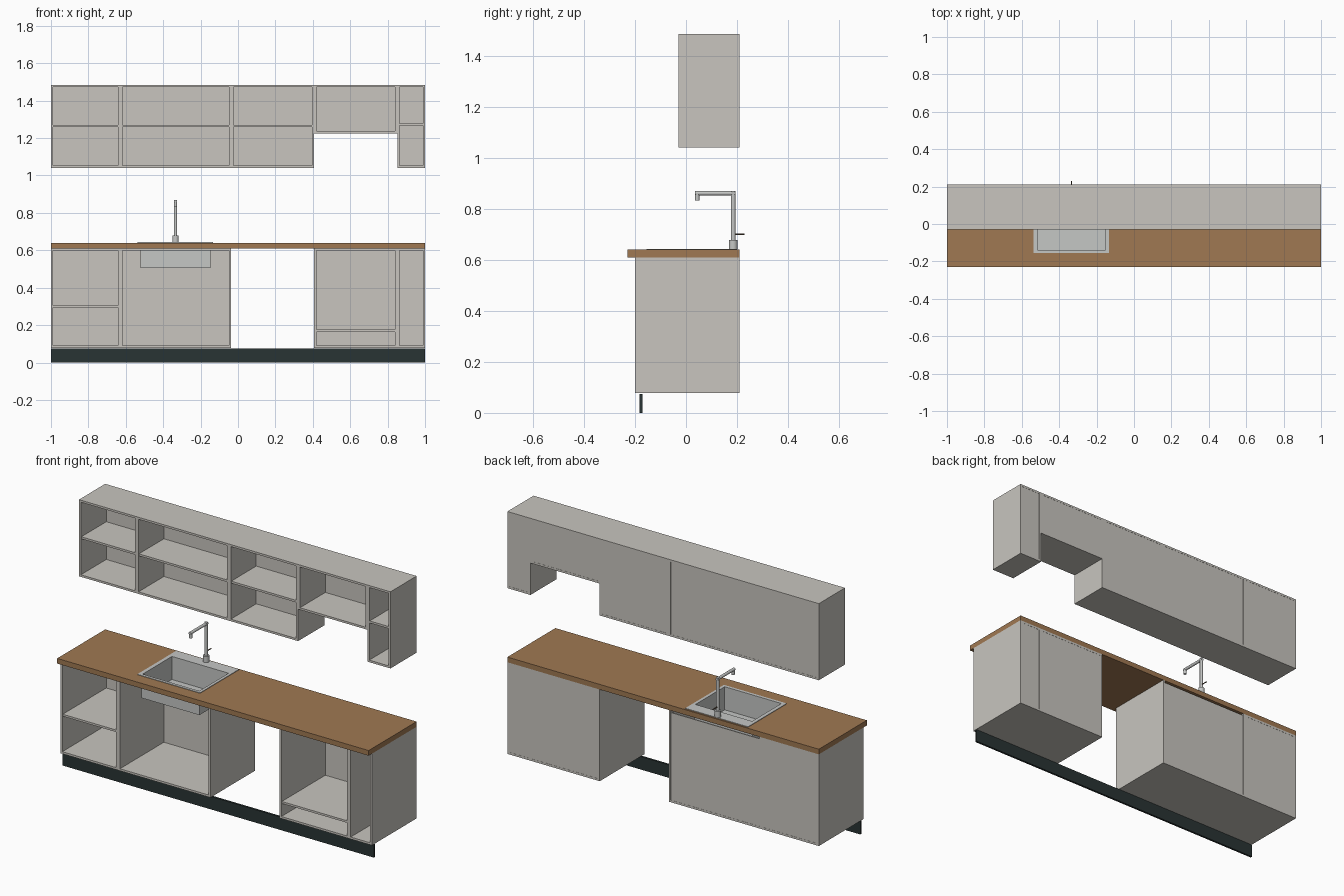
import bpy
import bmesh
from math import pi
from mathutils import Matrix, Vector

cube = bpy.data.objects.get("Cube")
if cube:
    bpy.data.objects.remove(cube, do_unlink=True)


def material(name, rgb, rough=0.6):
    m = bpy.data.materials.new(name)
    m.use_nodes = True
    bsdf = m.node_tree.nodes["Principled BSDF"]
    bsdf.inputs["Base Color"].default_value = (*rgb, 1)
    bsdf.inputs["Roughness"].default_value = rough
    m.diffuse_color = (*rgb, 1)
    return m


GREY = material("warm grey board", (0.58, 0.56, 0.52))
WOOD = material("brown wood", (0.35, 0.19, 0.085))
DARK = material("dark plinth", (0.022, 0.033, 0.033))
STEEL = material("sink steel", (0.56, 0.57, 0.56))
BROWN = material("lever brown", (0.12, 0.08, 0.05))


def add_box(bm, x0, x1, y0, y1, z0, z1):
    lo, hi = Vector((x0, y0, z0)), Vector((x1, y1, z1))
    mat = Matrix.Translation((lo + hi) / 2) @ Matrix.Diagonal((*(hi - lo), 1))
    bmesh.ops.create_cube(bm, size=1, matrix=mat)


def finish(bm, name, mat):
    bmesh.ops.recalc_face_normals(bm, faces=bm.faces)
    mesh = bpy.data.meshes.new(name)
    bm.to_mesh(mesh)
    bm.free()
    mesh.materials.append(mat)
    ob = bpy.data.objects.new(name, mesh)
    bpy.context.collection.objects.link(ob)
    return ob


def boxes(name, mat, *parts):
    bm = bmesh.new()
    for p in parts:
        add_box(bm, *p)
    return finish(bm, name, mat)


T = 0.012        # board thickness
BACK = 0.21      # wall plane
TOP = 0.64       # worktop height


def cabinet(name, x0, x1, y0, z0, z1, shelf=None, top_depth=None):
    """Open-fronted carcass with inset back and optional shelf."""
    a, b = x0 + T, x1 - T
    top_end = y0 + top_depth if top_depth else BACK
    parts = [
        (x0, a, y0, BACK, z0, z1),
        (b, x1, y0, BACK, z0, z1),
        (a, b, y0, BACK, z0, z0 + T),
        (a, b, y0, top_end, z1 - T, z1),
        (a, b, BACK - 0.007, BACK - 0.001, z0 + T, z1 - T),
    ]
    if shelf:
        parts.append((a, b, y0 + 0.004, BACK - 0.007, shelf - T / 2, shelf + T / 2))
    return boxes(name, GREY, *parts)


# Cabinet widths along the wall
X = [-1, -0.63, -0.037, 0.407, 0.852, 1]

# Wall cabinets
UP = 1.485
for i, (low, shelf) in enumerate([(1.04, 1.265), (1.04, 1.265), (1.04, 1.265),
                                  (1.225, None), (1.04, 1.272)]):
    cabinet(f"wall_cabinet_{i + 1}", X[i], X[i + 1], -0.03, low, UP, shelf)

# Base cabinets, with an open bay at the third place
for i, shelf, depth in [(0, 0.3, None), (1, None, 0.055),
                        (3, 0.17, None), (4, None, None)]:
    cabinet(f"base_cabinet_{i + 1}", X[i], X[i + 1], -0.2, 0.078, 0.61, shelf, depth)

# Plinth boards
for i in range(5):
    boxes(f"plinth_{i + 1}", DARK, (X[i], X[i + 1], -0.182, -0.17, 0, 0.075))

# Worktop: left slab notched around the basin, right slab plain
L, R, F, B = -0.52, -0.148, -0.142, 0.135   # basin opening
bm = bmesh.new()
outline = [(-1, -0.23), (R, -0.23), (R, F), (L, F), (L, B), (R, B), (R, BACK), (-1, BACK)]
face = bm.faces.new([bm.verts.new((x, y, 0.61)) for x, y in outline])
ext = bmesh.ops.extrude_face_region(bm, geom=[face])
bmesh.ops.translate(bm, vec=(0, 0, TOP - 0.61),
                    verts=[g for g in ext["geom"] if isinstance(g, bmesh.types.BMVert)])
finish(bm, "worktop_left", WOOD)
boxes("worktop_right", WOOD, (R, 1, -0.23, BACK, 0.61, TOP))

# Sink: rim and thin-walled basin
W, Z0, RIM = 0.004, 0.505, TOP + 0.003
boxes("sink_rim", STEEL,
      (-0.538, L + W, -0.155, 0.2, TOP, RIM),
      (R - W, -0.135, -0.155, 0.2, TOP, RIM),
      (L + W, R - W, -0.155, F + W, TOP, RIM),
      (L + W, R - W, B - W, 0.2, TOP, RIM))
boxes("sink_basin", STEEL,
      (L, R, F, B, Z0, Z0 + W),
      (L, L + W, F, B, Z0 + W, TOP),
      (R - W, R, F, B, Z0 + W, TOP),
      (L + W, R - W, F, F + W, Z0 + W, TOP),
      (L + W, R - W, B - W, B, Z0 + W, TOP))


# Tap
def rod(name, mat, start, end, radius):
    a, b = Vector(start), Vector(end)
    turn = (b - a).to_track_quat("Z", "Y").to_matrix().to_4x4()
    bm = bmesh.new()
    bmesh.ops.create_cone(bm, cap_ends=True, segments=24, radius1=radius, radius2=radius,
                          depth=(b - a).length,
                          matrix=Matrix.Translation((a + b) / 2) @ turn)
    ob = finish(bm, name, mat)
    bpy.ops.object.select_all(action="DESELECT")
    ob.select_set(True)
    bpy.context.view_layer.objects.active = ob
    bpy.ops.object.shade_smooth_by_angle(angle=pi / 6)


TX, TY = -0.334, 0.185
rod("tap_base", STEEL, (TX, TY, RIM), (TX, TY, 0.678), 0.017)
rod("tap_stem", STEEL, (TX, TY, 0.678), (TX, TY, 0.87), 0.009)
rod("tap_spout", STEEL, (TX, TY + 0.009, 0.861), (TX, 0.035, 0.861), 0.0085)
rod("tap_nozzle", STEEL, (TX, 0.044, 0.862), (TX, 0.044, 0.832), 0.0085)
rod("tap_lever", BROWN, (TX, TY, 0.7), (TX, 0.23, 0.7), 0.003)
